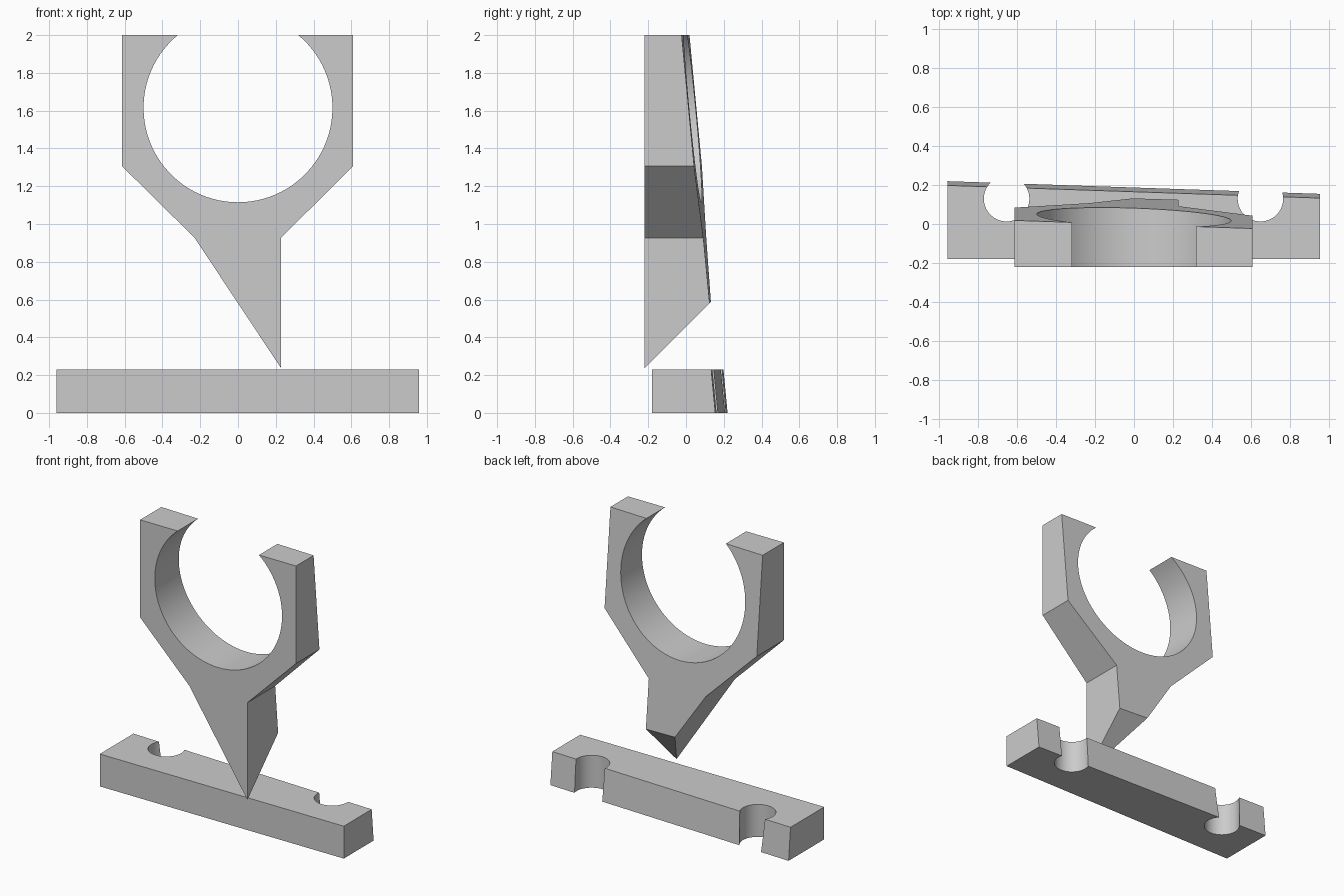
import bpy, bmesh, math
from mathutils import Vector

if "Cube" in bpy.data.objects:
    bpy.data.objects.remove(bpy.data.objects["Cube"])

grey = bpy.data.materials.new("light grey")
grey.diffuse_color = (0.6, 0.6, 0.6, 1)
grey.use_nodes = True
grey.node_tree.nodes["Principled BSDF"].inputs["Base Color"].default_value = grey.diffuse_color

# Shared slanted back plane: y = 0.1875 - 0.034 x - 0.095 z
BACK = (Vector((0, 0.1875, 0)), Vector((0.034, 1, 0.095)))


def arc(cx, cy, r, start, end, n):
    """Points on an arc, angles in radians."""
    return [(cx + r * math.cos(start + (end - start) * i / n),
             cy + r * math.sin(start + (end - start) * i / n)) for i in range(n + 1)]


def solid(name, outline, sweep, cuts):
    """Extrude a flat outline along sweep, then slice off the far side of each plane."""
    bm = bmesh.new()
    face = bm.faces.new([bm.verts.new(p) for p in outline])
    ext = bmesh.ops.extrude_face_region(bm, geom=[face], use_keep_orig=True)
    moved = [v for v in ext["geom"] if isinstance(v, bmesh.types.BMVert)]
    bmesh.ops.translate(bm, verts=moved, vec=sweep)
    for point, normal in cuts:
        bmesh.ops.bisect_plane(bm, geom=bm.verts[:] + bm.edges[:] + bm.faces[:],
                               plane_co=point, plane_no=normal, clear_outer=True)
        bmesh.ops.holes_fill(bm, edges=[e for e in bm.edges if e.is_boundary], sides=0)
    bmesh.ops.recalc_face_normals(bm, faces=bm.faces[:])
    mesh = bpy.data.meshes.new(name)
    bm.to_mesh(mesh)
    bm.free()
    mesh.materials.append(grey)
    obj = bpy.data.objects.new(name, mesh)
    bpy.context.collection.objects.link(obj)
    bpy.ops.object.select_all(action='DESELECT')
    obj.select_set(True)
    bpy.context.view_layer.objects.active = obj
    bpy.ops.object.shade_smooth_by_angle(angle=math.radians(30))


# Open ring holder tapering to an off-centre pointed leg
lip = math.asin((2 - 1.615) / 0.5)
ring = arc(0, 1.615, 0.5, lip, -math.pi - lip, 72)
frame = [(-0.615, 2), (-0.615, 1.307), (-0.23, 0.927), (0.228, 0.237),
         (0.228, 0.927), (0.61, 1.307), (0.61, 2)]
solid("ring_holder", [(x, -0.22, z) for x, z in frame + ring], Vector((0, 0.7, 0)),
      [BACK, (Vector((0, -0.22, 0.237)), Vector((0, 1, -1)))])

# Base bar with two round notches open to the back
bar = [(0.957, 0.32), (0.957, -0.18), (-0.96, -0.18), (-0.96, 0.32)]
for cx in (-0.655, 0.65):
    a = math.radians(65)
    notch = arc(cx, 0.13, 0.117, math.pi - a, 2 * math.pi + a, 40)
    bar += [(notch[0][0], 0.32)] + notch + [(notch[-1][0], 0.32)]
solid("base_bar", [(x, y, 0) for x, y in bar], Vector((0, 0, 0.23)), [BACK])
